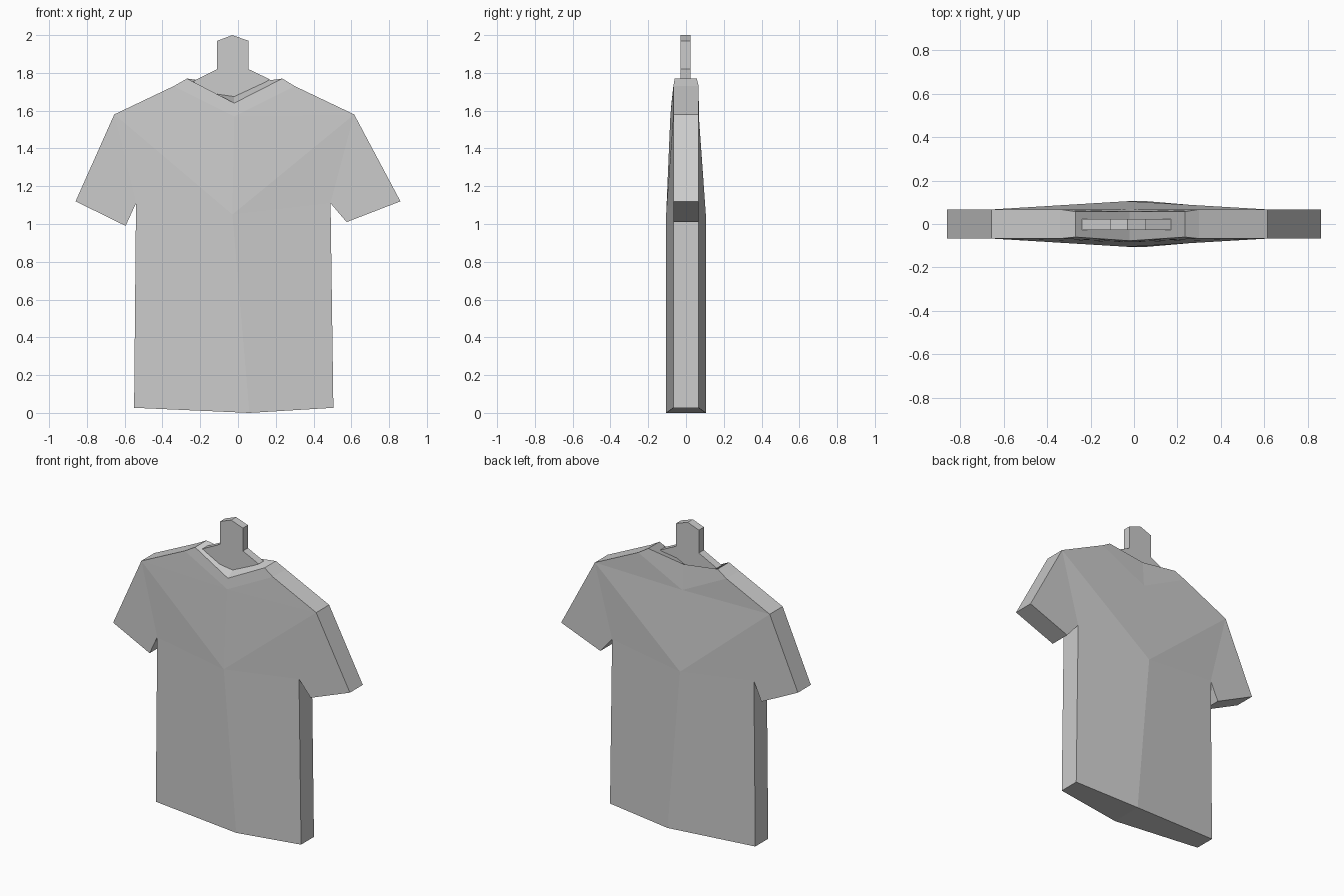
import bpy, bmesh

cube = bpy.data.objects.get("Cube")
if cube:
    bpy.data.objects.remove(cube)

grey = bpy.data.materials.new("plain grey")
grey.use_nodes = True
colour = (0.6, 0.6, 0.6, 1)
grey.diffuse_color = colour
grey.node_tree.nodes["Principled BSDF"].inputs["Base Color"].default_value = colour


def finish(name, bm):
    bmesh.ops.recalc_face_normals(bm, faces=bm.faces[:])
    mesh = bpy.data.meshes.new(name)
    bm.to_mesh(mesh)
    bm.free()
    mesh.materials.append(grey)
    obj = bpy.data.objects.new(name, mesh)
    bpy.context.collection.objects.link(obj)


# Shirt outline, counter-clockwise from the neck: x, z
outline = {
    "neck": (-0.02, 1.64),
    "collar_r": (-0.27, 1.77), "slope_r": (-0.34, 1.73), "shoulder_r": (-0.655, 1.58),
    "cuff_r": (-0.86, 1.12), "under_r": (-0.595, 0.99), "armpit_r": (-0.54, 1.11),
    "hem_r": (-0.55, 0.027), "hem": (0.06, 0.0), "hem_l": (0.505, 0.027),
    "armpit_l": (0.49, 1.11), "under_l": (0.575, 1.01), "cuff_l": (0.86, 1.12),
    "shoulder_l": (0.615, 1.58), "slope_l": (0.30, 1.73), "collar_l": (0.235, 1.77),
}
inner = {"chest": (-0.02, 1.57), "belly": (-0.03, 1.05)}

# Depths of the panel points that leave the flat side seam
front_depth = {"neck": 0.077, "chest": 0.083, "belly": 0.105, "hem": 0.105,
               "collar_r": 0.06, "collar_l": 0.06}
back_depth = {"neck": 0.057, "chest": 0.068, "belly": 0.105, "hem": 0.105,
              "collar_r": 0.057, "collar_l": 0.057}

# Shirt: faceted front and back panels joined by a side strip
bm = bmesh.new()
panels = []
for sign, depth in ((-1, front_depth), (1, back_depth)):
    v = {}
    for key, (x, z) in {**outline, **inner}.items():
        if sign > 0 and key == "neck":
            z = 1.735  # the back neckline is higher
        v[key] = bm.verts.new((x, sign * depth.get(key, 0.067), z))
    for s in ("_r", "_l"):
        for names in (
            ("shoulder" + s, "cuff" + s, "under" + s, "armpit" + s),
            ("shoulder" + s, "armpit" + s, "belly"),
            ("shoulder" + s, "belly", "chest"),
            ("armpit" + s, "hem" + s, "hem", "belly"),
            ("shoulder" + s, "chest", "slope" + s),
            ("slope" + s, "chest", "neck", "collar" + s),
        ):
            bm.faces.new([v[n] for n in names])
    panels.append([v[n] for n in outline])
front, back = panels
for i in range(len(front)):
    j = (i + 1) % len(front)
    bm.faces.new((front[i], front[j], back[j], back[i]))
finish("shirt", bm)

# Neck tab: thin plate rising out of the collar
tab = [(-0.24, 1.755), (-0.11, 1.82), (-0.11, 1.97), (-0.03, 2.0),
       (0.055, 1.97), (0.055, 1.82), (0.17, 1.765), (-0.02, 1.665), (-0.11, 1.685)]
bm = bmesh.new()
face = bm.faces.new([bm.verts.new((x, -0.028, z)) for x, z in tab])
ext = bmesh.ops.extrude_face_region(bm, geom=[face])["geom"]
bmesh.ops.translate(bm, vec=(0, 0.052, 0),
                    verts=[g for g in ext if isinstance(g, bmesh.types.BMVert)])
finish("neck_tab", bm)
